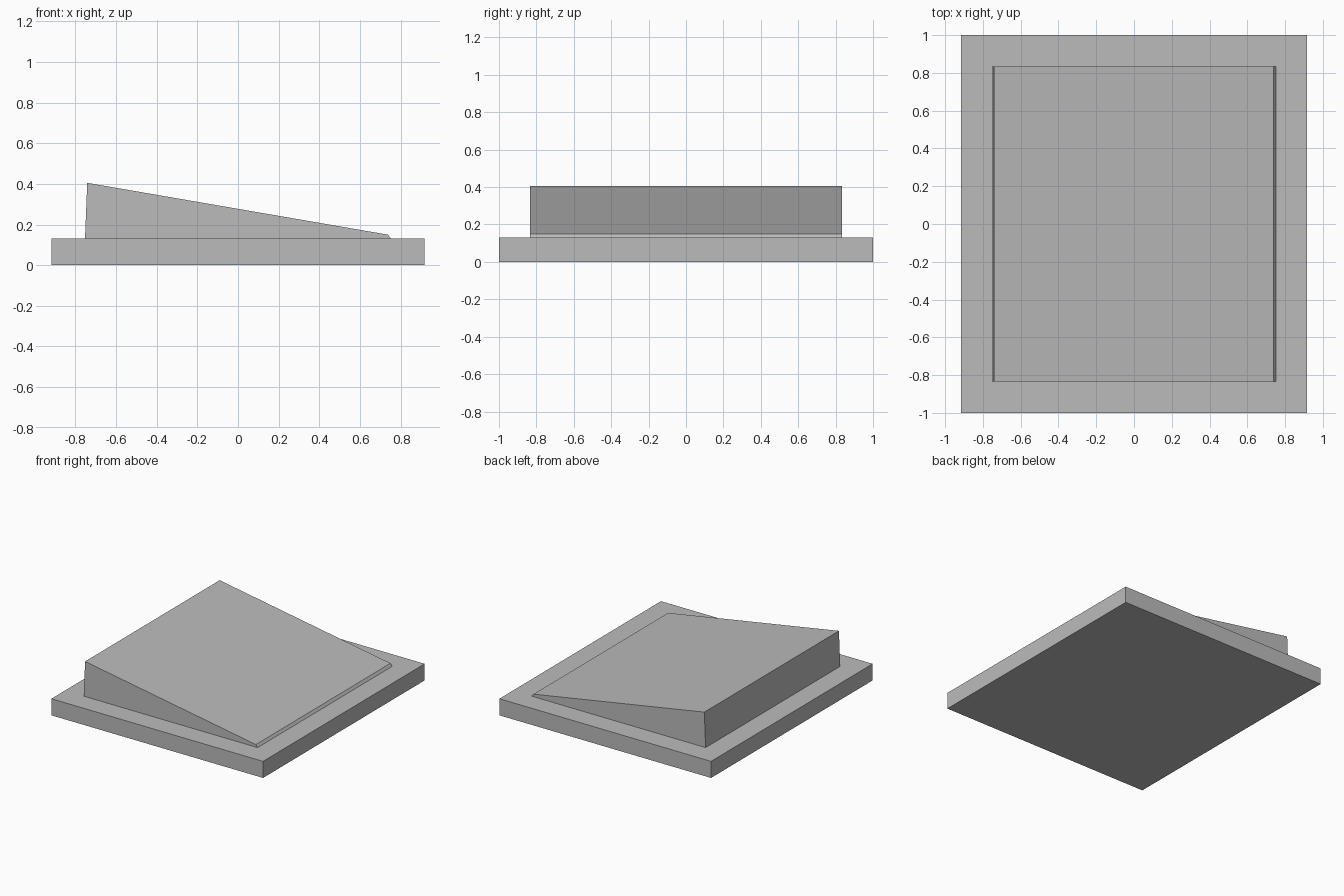
import bpy

# Remove the default cube
cube = bpy.data.objects.get("Cube")
if cube:
    bpy.data.objects.remove(cube, do_unlink=True)

# Single plain grey
grey = bpy.data.materials.new("plain_grey")
grey.use_nodes = True
colour = (0.5, 0.5, 0.5, 1)
grey.diffuse_color = colour
grey.node_tree.nodes["Principled BSDF"].inputs["Base Color"].default_value = colour


def extrude_profile(name, profile, half_depth):
    """Solid prism from an x-z profile, extruded symmetrically along y."""
    n = len(profile)
    verts = [(x, y, z) for y in (-half_depth, half_depth) for x, z in profile]
    faces = [list(range(n)), list(range(2 * n - 1, n - 1, -1))]
    for i in range(n):
        j = (i + 1) % n
        faces.append([j, i, i + n, j + n])
    mesh = bpy.data.meshes.new(name)
    mesh.from_pydata(verts, [], faces)
    mesh.materials.append(grey)
    obj = bpy.data.objects.new(name, mesh)
    bpy.context.collection.objects.link(obj)
    return obj


BASE_TOP = 0.13

# Flat rectangular base
extrude_profile("base_slab",
                [(-0.917, 0), (0.917, 0), (0.917, BASE_TOP), (-0.917, BASE_TOP)], 1.0)

# Sloping wedge, tall on the right side, with slightly leaning ends
extrude_profile("sloped_wedge",
                [(-0.753, BASE_TOP), (0.753, BASE_TOP), (0.738, 0.15), (-0.742, 0.405)], 0.833)
